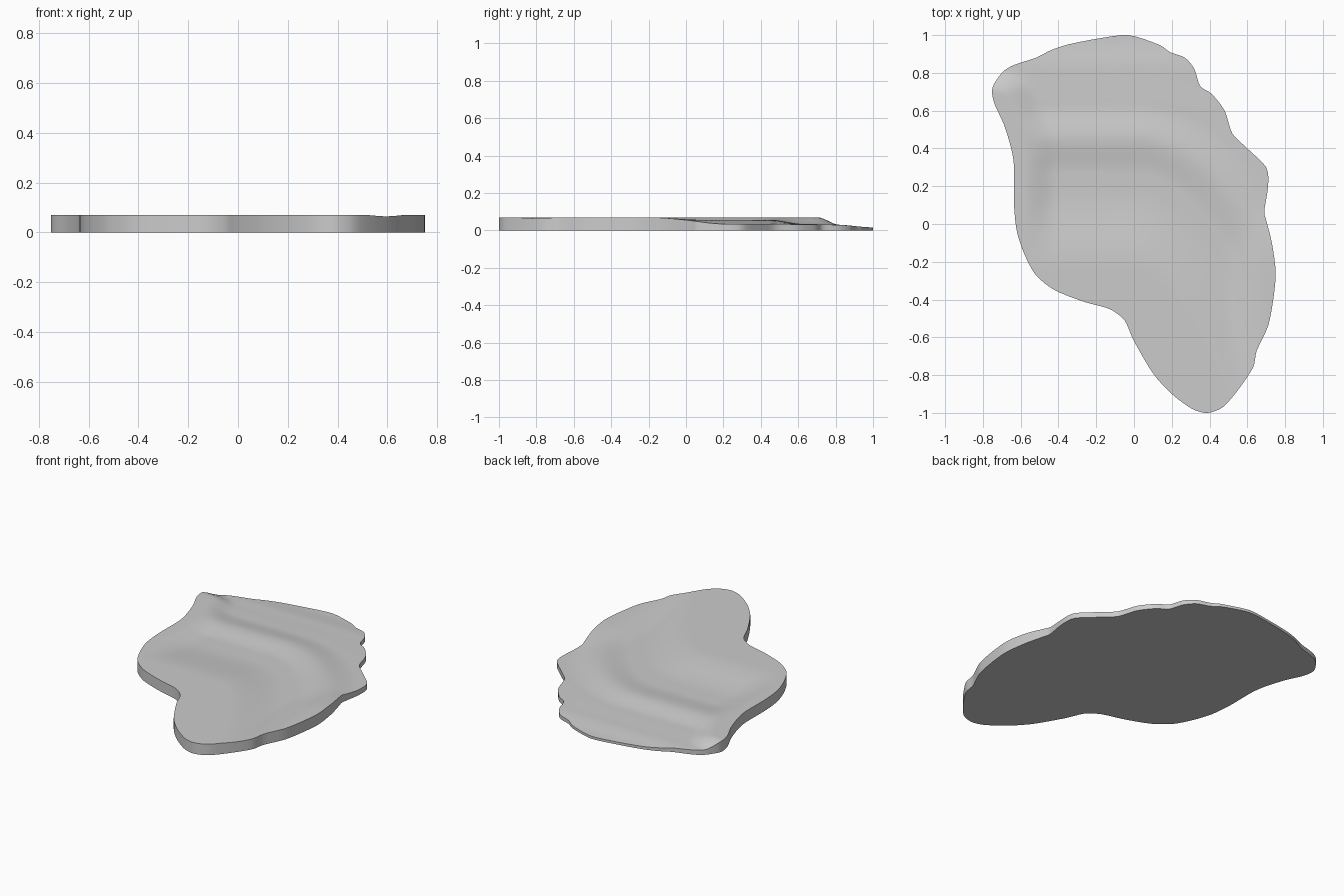
import bpy, bmesh, math
from mathutils import Vector

if "Cube" in bpy.data.objects:
    bpy.data.objects.remove(bpy.data.objects["Cube"])

# Outline of the slab, counter-clockwise
OUTLINE = [
    (.39, -1), (.47, -.97), (.55, -.88), (.63, -.76), (.65, -.67), (.71, -.54),
    (.74, -.38), (.75, -.25), (.73, -.1), (.7, .02), (.69, .07), (.71, .2),
    (.7, .3), (.6, .4), (.52, .48), (.48, .6), (.41, .69), (.35, .73),
    (.32, .82), (.27, .88), (.19, .91), (.13, .95), (-.03, 1), (-.2, .98),
    (-.35, .95), (-.44, .92), (-.52, .88), (-.64, .84), (-.7, .8), (-.75, .72),
    (-.74, .64), (-.69, .53), (-.65, .4), (-.635, .3), (-.635, .1), (-.62, -.04),
    (-.58, -.16), (-.52, -.27), (-.42, -.35), (-.27, -.41), (-.13, -.45),
    (-.05, -.51), (0, -.62), (.1, -.79), (.2, -.9), (.31, -.98)]
CENTRE = Vector((.1, .1))
RINGS, STEPS = 36, 4

# Height across the ridge: plateau, dish, ridge, back valley, thin rim
PROFILE = [(-.66, .07), (-.26, .04), (-.16, .04), (.02, .056), (.2, .034), (.38, .03), (.56, .016)]


def smooth(t):
    t = max(0, min(1, t))
    return t * t * (3 - 2 * t)


def across(d):
    if d <= PROFILE[0][0]:
        return PROFILE[0][1]
    for (a, za), (b, zb) in zip(PROFILE, PROFILE[1:]):
        if d <= b:
            return za + (zb - za) * smooth((d - a) / (b - a))
    return PROFILE[-1][1]


def height(x, y):
    bend = max(x, 0)
    d = (y - .43 + 1.2 * bend * bend) / math.hypot(1, 2.4 * bend)
    z = across(d)
    # raised left border, running out to the back corner
    border = -.63 - .4 * max(0, y - .45)
    left = smooth(1 - (x - border - .05) / .17) * smooth((.82 - y) / .12)
    # raised right front border
    right = smooth((x - .48) / .2) * smooth((.12 - y) / .35)
    return z + (.07 - z) * max(left, right)


def rounded(pts):
    """Points along a gently smoothed closed outline."""
    n, out = len(pts), []
    for i in range(n):
        p0, p1, p2, p3 = (Vector(pts[(i + k) % n]) for k in (-1, 0, 1, 2))
        for s in range(STEPS):
            t = s / STEPS
            h1, h2 = (p2 - p0) * .4, (p3 - p1) * .4
            out.append(p1 * (2*t**3 - 3*t**2 + 1) + p2 * (3*t**2 - 2*t**3)
                       + h1 * (t**3 - 2*t**2 + t) + h2 * (t**3 - t**2))
    return out


# One plain stone colour
stone = bpy.data.materials.new("stone grey")
stone.use_nodes = True
grey = (.6, .6, .6, 1)
stone.diffuse_color = grey
stone.node_tree.nodes["Principled BSDF"].inputs["Base Color"].default_value = grey

# Slab: sculpted top rings, upright side, flat bottom
edge = rounded(OUTLINE)
n = len(edge)
bm = bmesh.new()
rings = []
for r in range(1, RINGS + 1):
    ring = [CENTRE.lerp(p, r / RINGS) for p in edge]
    rings.append([bm.verts.new((p.x, p.y, height(p.x, p.y))) for p in ring])
base = [bm.verts.new((p.x, p.y, 0)) for p in edge]
rings.append(base)
hub = bm.verts.new((*CENTRE, height(*CENTRE)))
for i in range(n):
    j = (i + 1) % n
    bm.faces.new((hub, rings[0][i], rings[0][j]))
    for inner, outer in zip(rings, rings[1:]):
        bm.faces.new((inner[i], outer[i], outer[j], inner[j]))
bm.faces.new(base[::-1])
bmesh.ops.recalc_face_normals(bm, faces=bm.faces)
mesh = bpy.data.meshes.new("stone_slab")
bm.to_mesh(mesh)
bm.free()
mesh.materials.append(stone)
slab = bpy.data.objects.new("stone_slab", mesh)
bpy.context.collection.objects.link(slab)
bpy.context.view_layer.objects.active = slab
slab.select_set(True)
bpy.ops.object.shade_smooth_by_angle(angle=math.radians(30))
